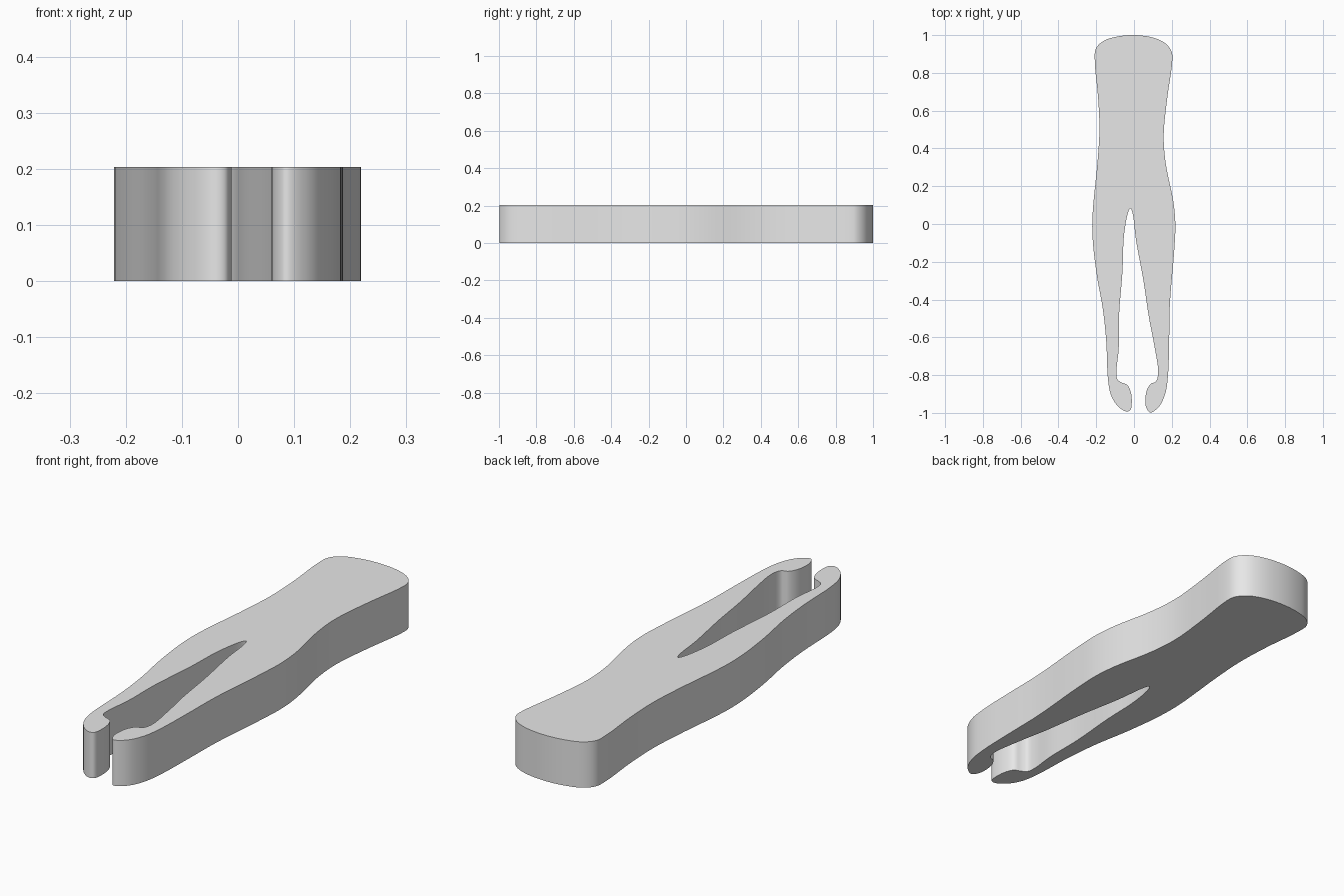
import bpy
import bmesh
import math
from mathutils import Vector

if "Cube" in bpy.data.objects:
    bpy.data.objects.remove(bpy.data.objects["Cube"])

HEIGHT = 0.204
STEPS = 5  # curve samples between outline points

# Outline, clockwise from the centre of the rounded handle end
handle_right = [(0, 1), (0.10, 0.987), (0.165, 0.957), (0.198, 0.915), (0.203, 0.87),
                (0.175, 0.66), (0.157, 0.47), (0.168, 0.32), (0.208, 0.12)]
leg_right = [(0.219, 0.0), (0.213, -0.14), (0.19, -0.42), (0.186, -0.62),
             (0.18, -0.80), (0.165, -0.90), (0.13, -0.97)]
tip_right = [(0.085, -0.998), (0.065, -0.972), (0.06, -0.93), (0.07, -0.875),
             (0.09, -0.845), (0.115, -0.835), (0.128, -0.79)]
slot = [(0.107, -0.64), (0.08, -0.50), (0.05, -0.30), (0.01, -0.08), (-0.006, 0.05),
        (-0.018, 0.083), (-0.03, 0.065), (-0.053, -0.06), (-0.061, -0.25),
        (-0.079, -0.48), (-0.081, -0.66), (-0.093, -0.78)]
tip_left = [(-0.088, -0.823), (-0.068, -0.838), (-0.035, -0.853), (-0.017, -0.89),
            (-0.012, -0.95), (-0.02, -0.986), (-0.042, -0.992), (-0.085, -0.965)]
leg_left = [(-0.12, -0.91), (-0.137, -0.83), (-0.147, -0.62), (-0.165, -0.45),
            (-0.197, -0.27), (-0.218, -0.09), (-0.22, 0.04)]
handle_left = [(-0.192, 0.34), (-0.183, 0.50), (-0.19, 0.67), (-0.207, 0.85),
               (-0.203, 0.925), (-0.165, 0.967), (-0.09, 0.992)]


def smooth_loop(points):
    """Closed centripetal spline through the points."""
    p = [Vector(q) for q in points]
    n = len(p)
    out = []
    for i in range(n):
        a, b, c, d = p[i - 1], p[i], p[(i + 1) % n], p[(i + 2) % n]
        t1 = math.sqrt((b - a).length)
        t2 = t1 + math.sqrt((c - b).length)
        t3 = t2 + math.sqrt((d - c).length)
        for k in range(STEPS):
            t = t1 + (t2 - t1) * k / STEPS
            a1 = a.lerp(b, t / t1)
            a2 = b.lerp(c, (t - t1) / (t2 - t1))
            a3 = c.lerp(d, (t - t2) / (t3 - t2))
            b1 = a1.lerp(a2, t / t2)
            b2 = a2.lerp(a3, (t - t1) / (t3 - t1))
            out.append(b1.lerp(b2, (t - t1) / (t2 - t1)))
    return out


outline = smooth_loop(handle_right + leg_right + tip_right + slot
                      + tip_left + leg_left + handle_left)

# Flat clip body: outline face extruded upward
bm = bmesh.new()
base = bm.faces.new([bm.verts.new((p.x, p.y, 0)) for p in outline])
top = bmesh.ops.extrude_face_region(bm, geom=[base], use_keep_orig=True)
top_verts = [g for g in top["geom"] if isinstance(g, bmesh.types.BMVert)]
bmesh.ops.translate(bm, verts=top_verts, vec=(0, 0, HEIGHT))
bmesh.ops.recalc_face_normals(bm, faces=bm.faces[:])

mesh = bpy.data.meshes.new("clip_body")
bm.to_mesh(mesh)
bm.free()
body = bpy.data.objects.new("clip_body", mesh)
bpy.context.collection.objects.link(body)

grey = bpy.data.materials.new("light_grey")
grey.diffuse_color = (0.8, 0.8, 0.8, 1)
grey.use_nodes = True
grey.node_tree.nodes["Principled BSDF"].inputs["Base Color"].default_value = grey.diffuse_color
mesh.materials.append(grey)

# Smooth walls, sharp rims
bpy.context.view_layer.objects.active = body
body.select_set(True)
bpy.ops.object.shade_smooth_by_angle(angle=math.radians(40))
